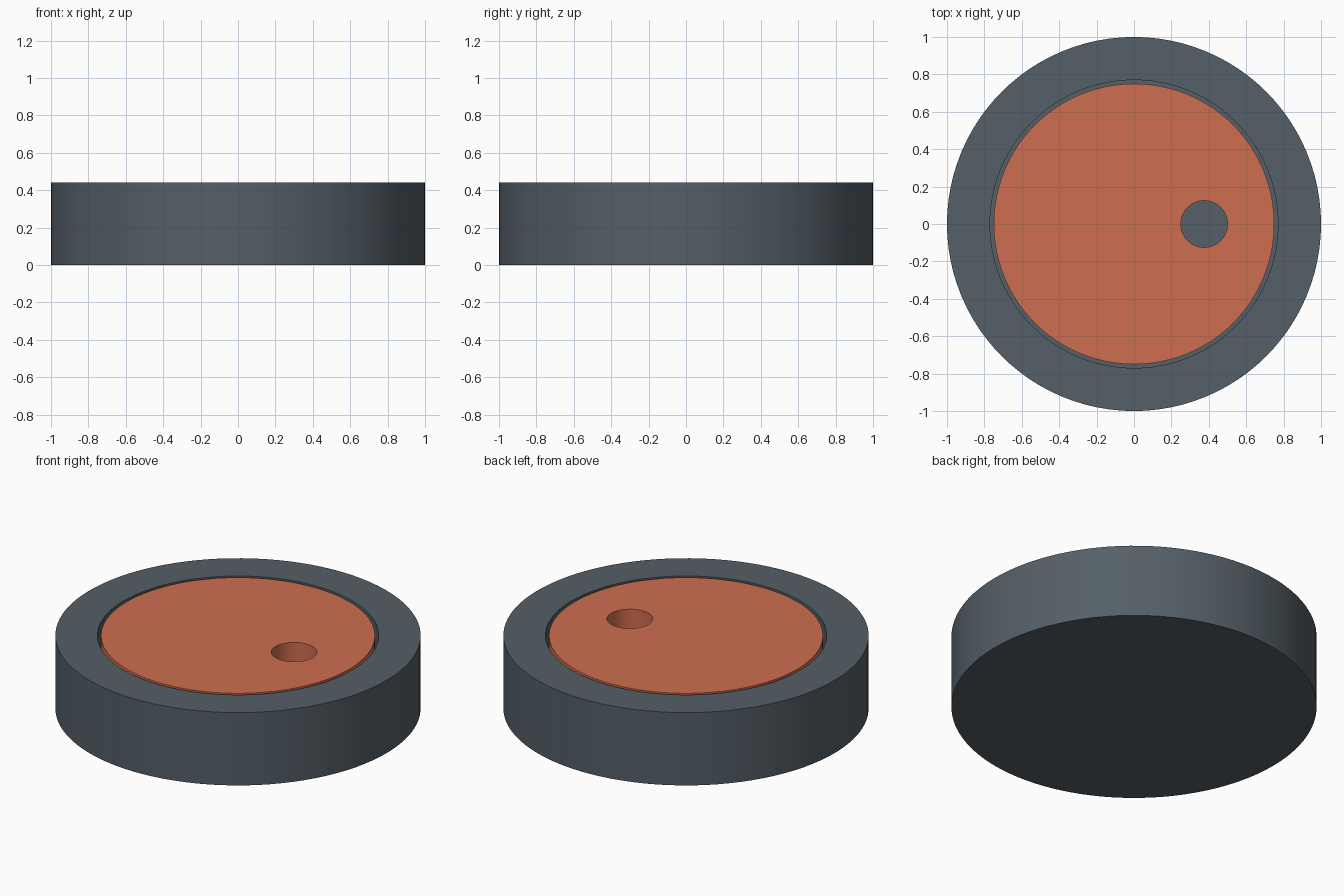
import bpy, math

if "Cube" in bpy.data.objects:
    bpy.data.objects.remove(bpy.data.objects["Cube"])

HEIGHT, FLOOR = 0.44, 0.19
SEGMENTS = 96


def material(name, rgb):
    mat = bpy.data.materials.new(name)
    mat.diffuse_color = (*rgb, 1)
    mat.use_nodes = True
    mat.node_tree.nodes["Principled BSDF"].inputs["Base Color"].default_value = mat.diffuse_color
    return mat


def cylinder(name, radius, z0, z1, x=0, segments=SEGMENTS):
    bpy.ops.mesh.primitive_cylinder_add(vertices=segments, radius=radius,
                                        depth=z1 - z0, location=(x, 0, (z0 + z1) / 2))
    obj = bpy.context.object
    obj.name = name
    return obj


def cut(obj, cutter):
    mod = obj.modifiers.new("cut", 'BOOLEAN')
    mod.operation = 'DIFFERENCE'
    mod.solver = 'EXACT'
    mod.object = cutter
    bpy.context.view_layer.objects.active = obj
    bpy.ops.object.modifier_apply(modifier=mod.name)
    bpy.data.objects.remove(cutter, do_unlink=True)


def finish(obj, mat):
    obj.data.materials.clear()
    obj.data.materials.append(mat)
    bpy.ops.object.select_all(action='DESELECT')
    obj.select_set(True)
    bpy.context.view_layer.objects.active = obj
    bpy.ops.object.shade_smooth_by_angle(angle=math.radians(30))


# Round housing with a blind circular pocket
housing = cylinder("housing", 1.0, 0, HEIGHT)
cut(housing, cylinder("pocket_cutter", 0.77, FLOOR, HEIGHT + 0.2))
finish(housing, material("slate", (0.09, 0.115, 0.135)))

# Inset dial with an off-centre finger hole, flush with the rim
dial = cylinder("dial", 0.75, FLOOR, HEIGHT)
cut(dial, cylinder("finger_hole_cutter", 0.125, FLOOR - 0.1, HEIGHT + 0.1, x=0.375, segments=64))
finish(dial, material("orange", (0.62, 0.155, 0.08)))
